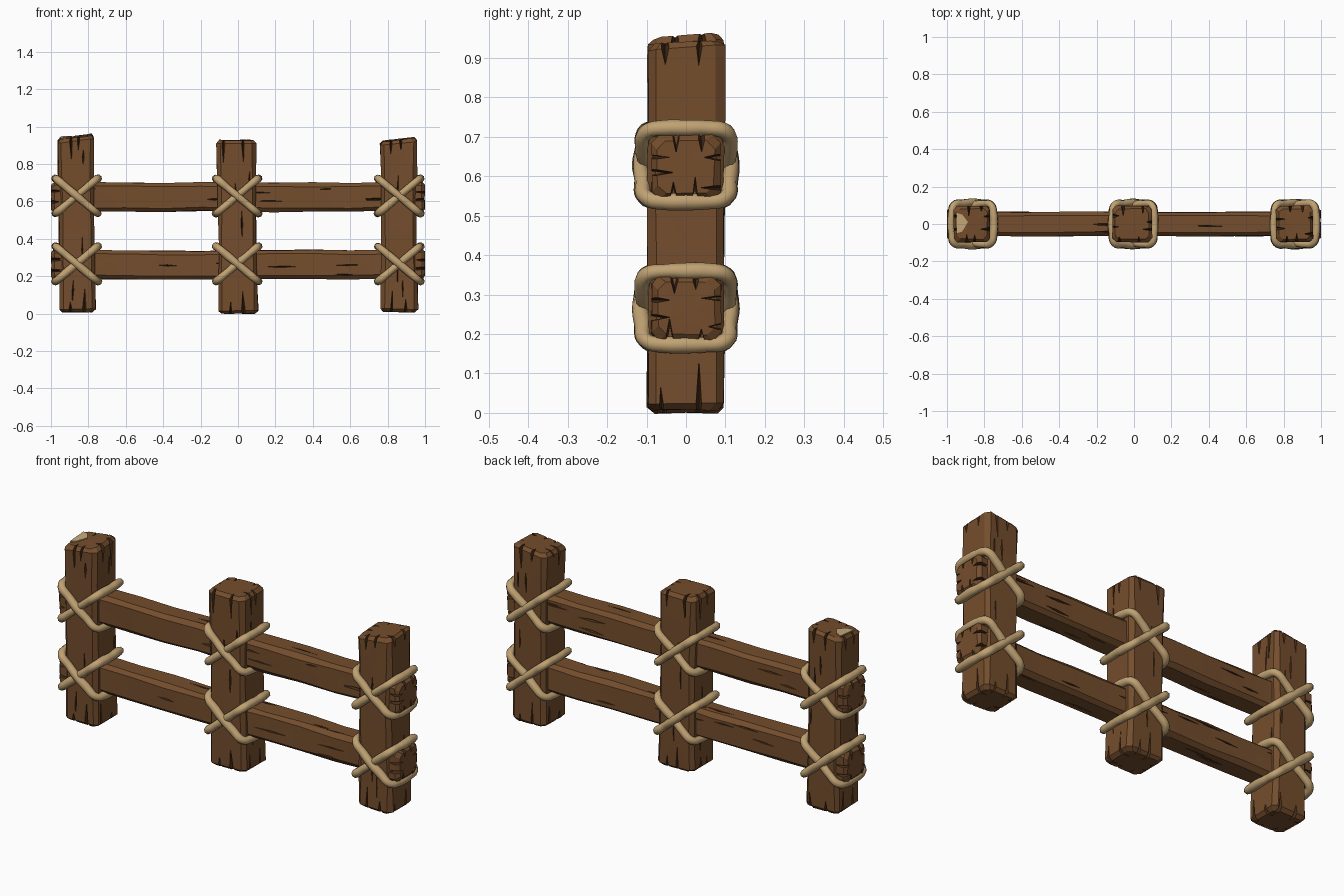
import bpy, bmesh, random
from math import pi, sin
from mathutils import Matrix, Vector

random.seed(7)
if "Cube" in bpy.data.objects:
    bpy.data.objects.remove(bpy.data.objects["Cube"])


def material(name, rgb):
    mat = bpy.data.materials.new(name)
    mat.use_nodes = True
    mat.diffuse_color = (*rgb, 1)
    mat.node_tree.nodes["Principled BSDF"].inputs["Base Color"].default_value = (*rgb, 1)
    return mat


WOOD = material("brown wood", (0.175, 0.075, 0.026))
CRACK = material("dark crack", (0.07, 0.028, 0.01))
ROPE = material("tan rope", (0.53, 0.36, 0.17))
CHIP = material("pale chipped wood", (0.58, 0.4, 0.2))


def activate(obj):
    bpy.ops.object.select_all(action="DESELECT")
    obj.select_set(True)
    bpy.context.view_layer.objects.active = obj


def make_object(name, bm, mats):
    bmesh.ops.recalc_face_normals(bm, faces=bm.faces)
    mesh = bpy.data.meshes.new(name)
    bm.to_mesh(mesh)
    bm.free()
    for mat in mats:
        mesh.materials.append(mat)
    obj = bpy.data.objects.new(name, mesh)
    bpy.context.collection.objects.link(obj)
    return obj


def section(hx, hy, c):
    """Chamfered rectangle outline."""
    return [(hx, c - hy), (hx, hy - c), (hx - c, hy), (c - hx, hy),
            (-hx, hy - c), (-hx, c - hy), (c - hx, -hy), (hx - c, -hy)]


def log(name, rings, slope=(0, 0), cracks=6, jitter=0.003):
    """Hewn beam along local z; rings are (z, centre x, half x, half y)."""
    first, last = rings[0], rings[-1]
    e = 0.016
    inset = lambda r, z: (z, r[1], r[2] - e, r[3] - e)
    full = [inset(first, first[0]), (first[0] + e, *first[1:]), *rings[1:-1],
            (last[0] - e, *last[1:]), inset(last, last[0])]
    bm = bmesh.new()
    loops = []
    for i, (z, cx, hx, hy) in enumerate(full):
        top = i >= len(full) - 2
        loop = []
        for x, y in section(hx, hy, 0.02):
            dz = x * slope[0] + y * slope[1] if top else 0
            j = [random.uniform(-jitter, jitter) for _ in range(3)]
            loop.append(bm.verts.new((cx + x + j[0], y + j[1], z + dz + j[2])))
        loops.append(loop)
    for a, b in zip(loops, loops[1:]):
        for k in range(8):
            n = (k + 1) % 8
            bm.faces.new((a[k], a[n], b[n], b[k]))
    caps = [bm.faces.new(loops[0][::-1]), bm.faces.new(loops[-1])]
    bmesh.ops.poke(bm, faces=caps)
    obj = make_object(name, bm, [WOOD, CRACK])

    # Wedge-shaped splits at both ends and along the sides
    cut = bmesh.new()

    def wedge(side, z, across, depth, width, length):
        cx, hx, hy = min(rings, key=lambda r: abs(r[0] - z))[1:]
        reach, span = (hx, hy) if side % 2 == 0 else (hy, hx)
        m = (Matrix.Translation((cx, 0, z)) @ Matrix.Rotation(side * pi / 2, 4, "Z")
             @ Matrix.Translation((reach, across * span, 0))
             @ Matrix.Rotation(random.uniform(-0.05, 0.05), 4, "X")
             @ Matrix.Diagonal((depth, width, length, 1)))
        bmesh.ops.create_uvsphere(cut, u_segments=4, v_segments=2, radius=1, matrix=m)

    for side in range(4):
        for end in (first[0], last[0]):
            for across in (-0.45, 0.3):
                wedge(side, end, across + random.uniform(-0.2, 0.2),
                      random.uniform(0.03, 0.06), random.uniform(0.006, 0.012),
                      random.uniform(0.04, 0.14))
        for _ in range(cracks):
            wedge(side, random.uniform(first[0] + 0.1, last[0] - 0.1),
                  random.uniform(-0.7, 0.7), 0.014, random.uniform(0.003, 0.006),
                  random.uniform(0.04, 0.1))
    for f in cut.faces:
        f.material_index = 1
    cutter = make_object("crack_cutter", cut, [WOOD, CRACK])
    cutter.hide_render = True
    mod = obj.modifiers.new("cracks", "BOOLEAN")
    mod.operation, mod.solver, mod.use_self = "DIFFERENCE", "EXACT", True
    mod.object = cutter
    activate(obj)
    bpy.ops.object.modifier_apply(modifier=mod.name)
    bpy.data.objects.remove(cutter)
    bpy.ops.object.shade_smooth_by_angle(angle=0.4)
    return obj


# Upright posts: name, bottom x, top x, half width, bottom z, top z, top slope
POSTS = [("right_post", -0.858, -0.868, 0.098, 0.008, 0.947, (0.12, 0.08)),
         ("middle_post", 0.002, -0.01, 0.106, 0, 0.927, (0.01, 0.02)),
         ("left_post", 0.863, 0.859, 0.099, 0.008, 0.932, (0.12, 0.06))]
for name, xb, xt, h, z0, z1, slope in POSTS:
    rings = []
    for i in range(6):
        t = i / 5
        rings.append((z0 + (z1 - z0) * t, xb + (xt - xb) * t, h - 0.004 * sin(pi * t), 0.097))
    log(name, rings, slope, cracks=3)

# Horizontal rails, flared where the ends stick out past the posts
RAILS = [("upper_rail", 0.624), ("lower_rail", 0.261)]
for name, z in RAILS:
    rings = []
    for x in (-0.998, -0.93, -0.78, -0.6, -0.4, -0.2, 0, 0.2, 0.4, 0.6, 0.78, 0.93, 0.998):
        end = abs(x) > 0.9
        rings.append((x, random.uniform(-0.003, 0.003), 0.082 if end else 0.077,
                      0.088 if end else 0.064))
    rail = log(name, rings, cracks=7)
    rail.data.transform(Matrix.Translation((0, 0, z)) @ Matrix.Rotation(pi / 2, 4, "Y"))


# Crossed rope lashings: two tilted loops at every joint
def rope_loop(name, centre, flip, lift):
    half = [(-0.1, -0.1, -0.084), (-0.05, -0.109, -0.042), (0, -lift, 0),
            (0.05, -0.109, 0.042), (0.1, -0.1, 0.084), (0.112, -0.05, 0.093), (0.115, 0, 0.093),
            (0.112, 0.05, 0.093)]
    points = half + [(-x, -y, -z) for x, y, z in half]
    curve = bpy.data.curves.new(name, "CURVE")
    curve.dimensions = "3D"
    curve.bevel_depth, curve.bevel_resolution, curve.resolution_u = 0.0205, 2, 5
    spline = curve.splines.new("BEZIER")
    spline.bezier_points.add(len(points) - 1)
    spline.use_cyclic_u = True
    for bp, (x, y, z) in zip(spline.bezier_points, points):
        bp.co = Vector((x * flip, y, z)) + centre
        bp.handle_left_type = bp.handle_right_type = "AUTO"
        bp.radius = random.uniform(0.9, 1.12)
    obj = bpy.data.objects.new(name, curve)
    bpy.context.collection.objects.link(obj)
    curve.materials.append(ROPE)
    activate(obj)
    bpy.ops.object.convert(target="MESH")
    bpy.ops.object.shade_smooth_by_angle(angle=0.8)


for name, xb, xt, *_ in POSTS:
    for rail_name, z in RAILS:
        centre = Vector(((xb + xt) / 2, 0, z + 0.005))
        label = name.replace("post", rail_name.split("_")[0])
        rope_loop(label + "_rope_over", centre, -1, 0.115)
        rope_loop(label + "_rope_under", centre, 1, 0.103)

# Pale chip on the top of the right post
_, _, xt, h, _, z1, slope = POSTS[0]
bm = bmesh.new()
outline = [(-0.08, 0.06), (-0.082, -0.05), (-0.05, -0.04), (-0.02, 0.01), (-0.05, 0.05)]
face = bm.faces.new([bm.verts.new((xt + x, y, z1 + x * slope[0] + y * slope[1])) for x, y in outline])
top = bmesh.ops.extrude_face_region(bm, geom=[face])["geom"]
bmesh.ops.translate(bm, vec=(0, 0, 0.005), verts=[v for v in top if isinstance(v, bmesh.types.BMVert)])
make_object("post_top_chip", bm, [CHIP])
